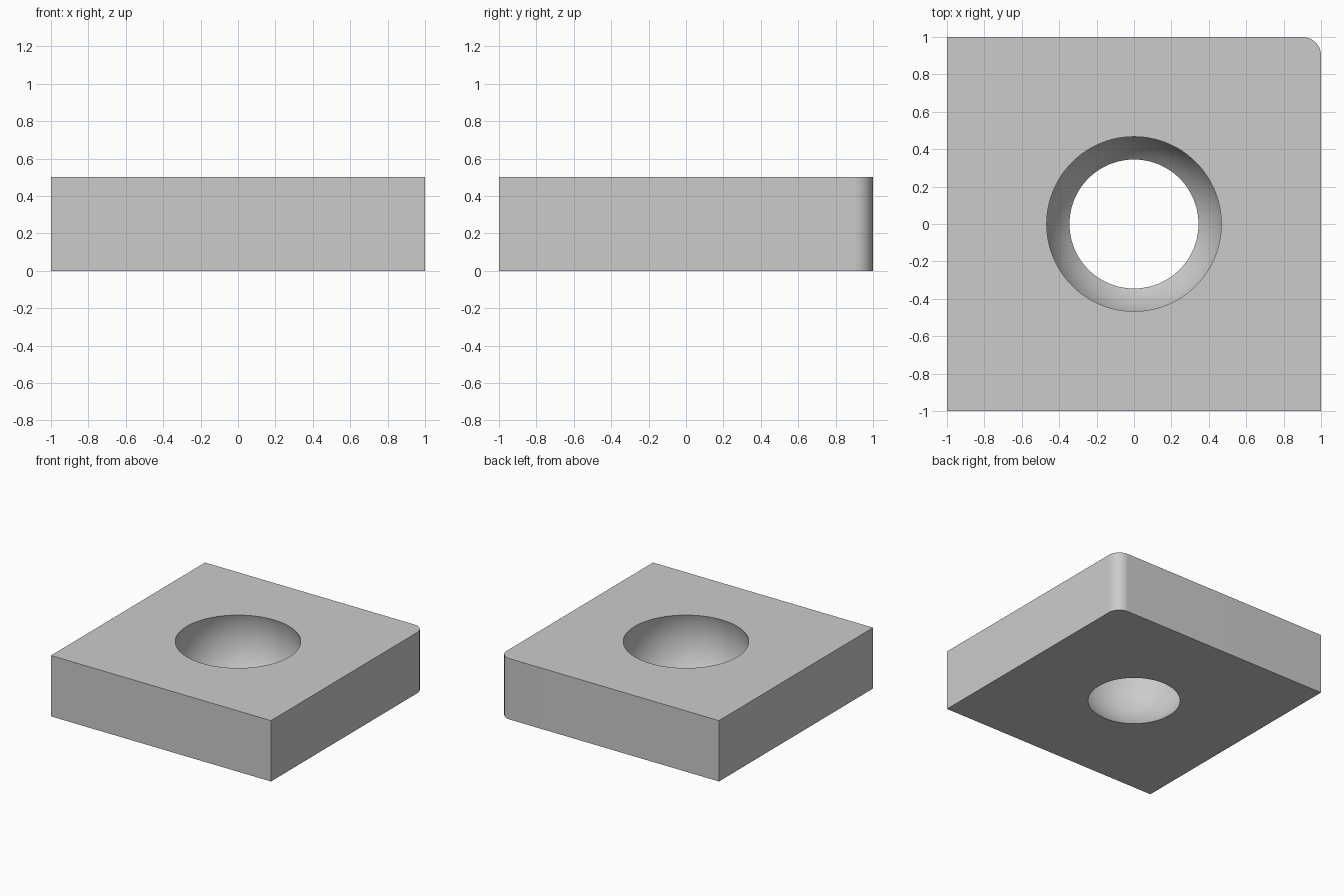
import bpy, bmesh, math

cube = bpy.data.objects.get("Cube")
if cube:
    bpy.data.objects.remove(cube, do_unlink=True)

SIZE, HEIGHT, CORNER = 1.0, 0.5, 0.1
HOLE_TOP, HOLE_BOTTOM = 0.467, 0.345

grey = bpy.data.materials.new("plain grey")
grey.use_nodes = True
grey.diffuse_color = (0.6, 0.6, 0.6, 1)
grey.node_tree.nodes["Principled BSDF"].inputs["Base Color"].default_value = (0.6, 0.6, 0.6, 1)

# Square plate outline with one rounded corner
outline = [(-SIZE, SIZE), (-SIZE, -SIZE), (SIZE, -SIZE)]
c = SIZE - CORNER
for i in range(17):
    a = math.pi / 2 * i / 16
    outline.append((c + CORNER * math.cos(a), c + CORNER * math.sin(a)))

bm = bmesh.new()
base = bm.faces.new([bm.verts.new((x, y, 0)) for x, y in outline])
top = bmesh.ops.extrude_face_region(bm, geom=[base])["geom"]
bmesh.ops.translate(bm, vec=(0, 0, HEIGHT),
                    verts=[v for v in top if isinstance(v, bmesh.types.BMVert)])
bmesh.ops.recalc_face_normals(bm, faces=bm.faces)
mesh = bpy.data.meshes.new("plate")
bm.to_mesh(mesh)
bm.free()
plate = bpy.data.objects.new("plate", mesh)
bpy.context.collection.objects.link(plate)
mesh.materials.append(grey)

# Ball-shaped through hole, passing through both rim circles
centre = (HOLE_TOP**2 - HOLE_BOTTOM**2 + HEIGHT**2) / (2 * HEIGHT)
radius = math.hypot(HOLE_BOTTOM, centre)
bpy.ops.mesh.primitive_uv_sphere_add(segments=96, ring_count=64, radius=radius,
                                     location=(0, 0, centre))
cutter = bpy.context.object
cutter.name = "hole_cutter"
cutter.data.materials.append(grey)
cutter.hide_render = True

bpy.context.view_layer.objects.active = plate
cut = plate.modifiers.new("hole", "BOOLEAN")
cut.operation = "DIFFERENCE"
cut.solver = "EXACT"
cut.object = cutter
bpy.ops.object.modifier_apply(modifier=cut.name)
bpy.data.objects.remove(cutter, do_unlink=True)

# Smooth shading with crisp edges
bpy.ops.object.select_all(action="DESELECT")
plate.select_set(True)
bpy.ops.object.shade_smooth_by_angle(angle=math.radians(30))
